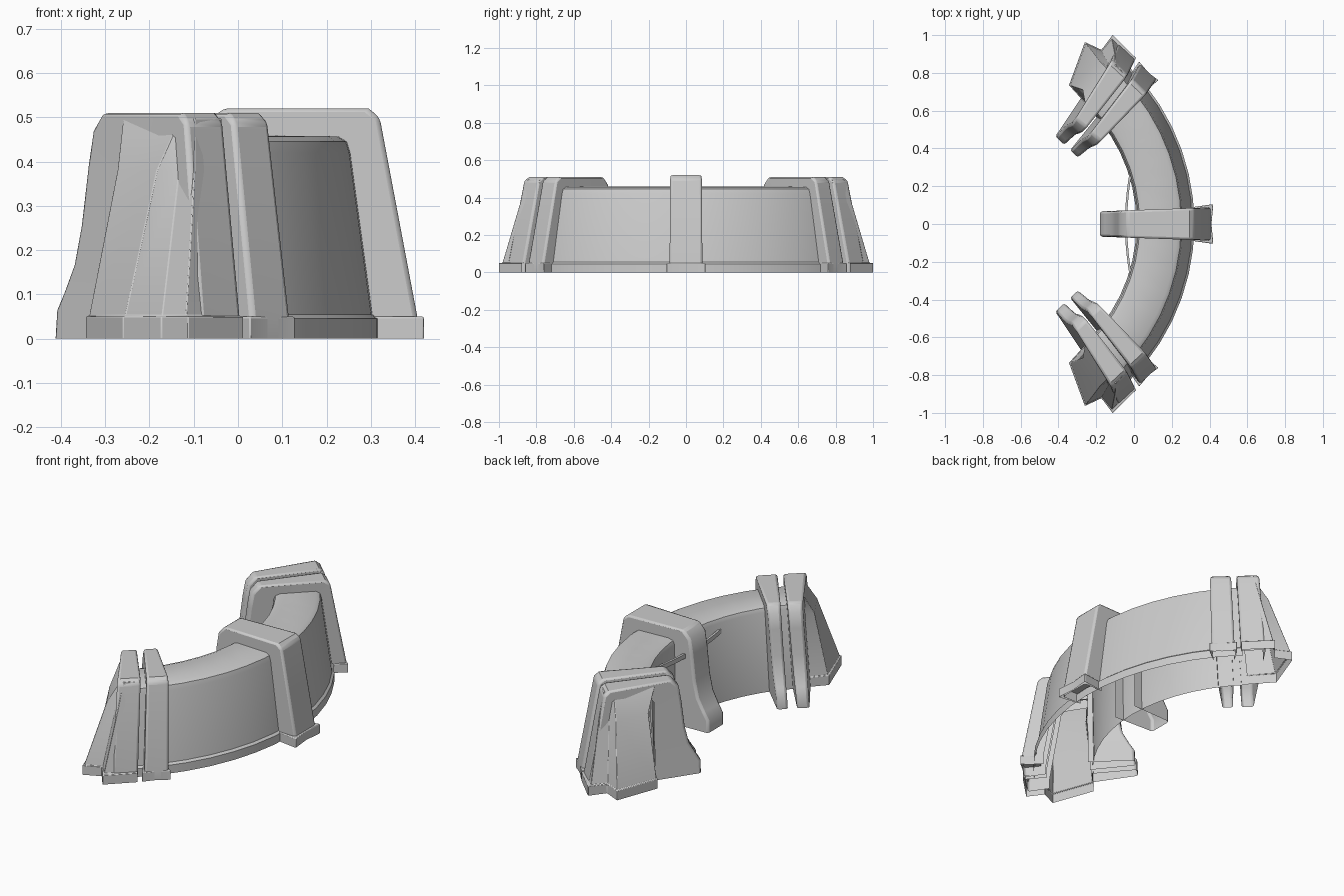
import bpy, bmesh, math

if "Cube" in bpy.data.objects:
    bpy.data.objects.remove(bpy.data.objects["Cube"])

DX, DY = math.cos(math.radians(47)), math.sin(math.radians(47))


def finish(name, bm, bevel=0.0, mirror=False, angle=35):
    bmesh.ops.recalc_face_normals(bm, faces=bm.faces)
    me = bpy.data.meshes.new(name)
    bm.to_mesh(me)
    bm.free()
    ob = bpy.data.objects.new(name, me)
    bpy.context.collection.objects.link(ob)
    if bevel:
        m = ob.modifiers.new("round", 'BEVEL')
        m.width, m.segments, m.limit_method = bevel, 2, 'ANGLE'
        m.angle_limit = math.radians(40)
    if mirror:
        m = ob.modifiers.new("mirror", 'MIRROR')
        m.use_axis = (False, True, False)
    bpy.ops.object.select_all(action='DESELECT')
    ob.select_set(True)
    bpy.context.view_layer.objects.active = ob
    bpy.ops.object.shade_smooth_by_angle(angle=math.radians(angle))
    return ob


def end_frame(s, t, z):
    # s runs outward along the end ribs, t runs across them
    return (s * DX - t * DY, s * DY + t * DX, z)


def mid_frame(s, t, z):
    return (s, t, z)


# side outline of a rib: flared inner foot, flat top, sloping outer face
RIB = [(-.18, 0), (-.18, .065), (-.155, .105), (-.12, .17), (-.10, .26), (-.085, .40),
       (-.072, .48), (-.035, .52), (.295, .52), (.32, .50), (.405, .05), (.405, 0)]
# matching inner outline, hidden inside the hollow wall
CORE = [(.06, 0), (.06, .065), (.06, .105), (.06, .17), (.06, .26), (.06, .36),
        (.06, .42), (.075, .44), (.21, .44), (.225, .42), (.29, .05), (.29, 0)]


def rib(name, frame, inner, outer, offset=0.0, lean=0.0, zs=1.0, mirror=False):
    bm = bmesh.new()

    def row(pts, k):
        out = []
        for s, z in pts:
            f = (s + .18) / .585
            t = inner[k] + (outer[k] - inner[k]) * f + lean * (1 - .5 * f) * z / .5
            out.append(bm.verts.new(frame(s + offset, t, z * zs)))
        return out

    a, b = row(RIB, 0), row(RIB, 1)
    strips = [(a, b), (a, row(CORE, 0)), (b, row(CORE, 1))]
    for p, q in strips:
        for i in range(len(RIB) - 1):
            bm.faces.new((p[i], p[i + 1], q[i + 1], q[i]))
    return finish(name, bm, .012, mirror)


def loft(name, frame, rings, bevel=.004, mirror=False, angle=35):
    # open shell through a stack of outlines, open below and where it meets the rib
    bm = bmesh.new()
    rows = [[bm.verts.new(frame(s, t, z)) for s, t in pts] for z, pts in rings]
    for lo, hi in zip(rows, rows[1:]):
        for i in range(len(lo) - 1):
            bm.faces.new((lo[i], lo[i + 1], hi[i + 1], hi[i]))
    bm.faces.new(rows[-1])
    return finish(name, bm, bevel, mirror, angle)


# curved hollow wall
WALL = [(1.175, 0), (1.175, .045), (1.163, .055), (1.113, .42), (1.105, .445), (1.085, .457),
        (.91, .459), (.885, .45), (.876, .43), (.868, 0)]
bm = bmesh.new()
SEG, HALF, CX = 14, math.radians(45.5), -.855
rows = []
for i in range(SEG + 1):
    a = -HALF + 2 * HALF * i / SEG
    rows.append([bm.verts.new((CX + r * math.cos(a), r * math.sin(a), z)) for r, z in WALL])
for p, q in zip(rows, rows[1:]):
    for k in range(len(WALL) - 1):
        bm.faces.new((p[k], p[k + 1], q[k + 1], q[k]))
finish("curved_wall", bm)

# ribs
rib("centre_rib", mid_frame, (-.067, .067), (-.088, .088))
rib("end_rib_near", end_frame, (.461, .514), (.435, .555), .235, -.03, .98, True)
rib("end_rib_far", end_frame, (.560, .621), (.588, .715), .235, -.04, .98, True)

# outer feet, slightly wider than their ribs
foot = [(.30, -.088), (.42, -.105), (.41, 0), (.42, .105), (.30, .088)]
loft("centre_foot", mid_frame, [(0, foot), (.05, foot)])
foot = [(.55, .44), (.645, .424), (.638, .49), (.648, .567), (.55, .55)]
loft("end_foot", end_frame, [(0, foot), (.05, foot)], .004, True)

# tapered end cap beyond the far rib
base = [(.29, .60), (.303, .753), (.527, .847), (.557, .755), (.655, .765), (.65, .59)]
step = [(.295, .60), (.308, .747), (.525, .838), (.552, .748), (.638, .755), (.635, .59)]
high = [(.32, .57), (.335, .685), (.505, .722), (.53, .675), (.580, .675), (.568, .57)]
crown = [(.27, .56), (.29, .625), (.50, .645), (.52, .645), (.552, .648), (.545, .56)]
loft("end_cap", end_frame,
     [(0, base), (.05, base), (.052, step), (.38, high), (.498, crown)],
     .01, True, 45)

# thin bowed rail on the inner side of the wall
bm = bmesh.new()
prev = None
for i in range(17):
    y = -.30 + .6 * i / 16
    x = -.042 + .03 * (y / .3) ** 2
    ring = [bm.verts.new((x + a, y, .385 + b))
            for a, b in ((-.006, -.012), (.006, -.012), (.006, .012), (-.006, .012))]
    if prev:
        for k in range(4):
            bm.faces.new((prev[k], prev[(k + 1) % 4], ring[(k + 1) % 4], ring[k]))
    else:
        bm.faces.new(ring)
    prev = ring
bm.faces.new(prev)
finish("inner_rail", bm)
